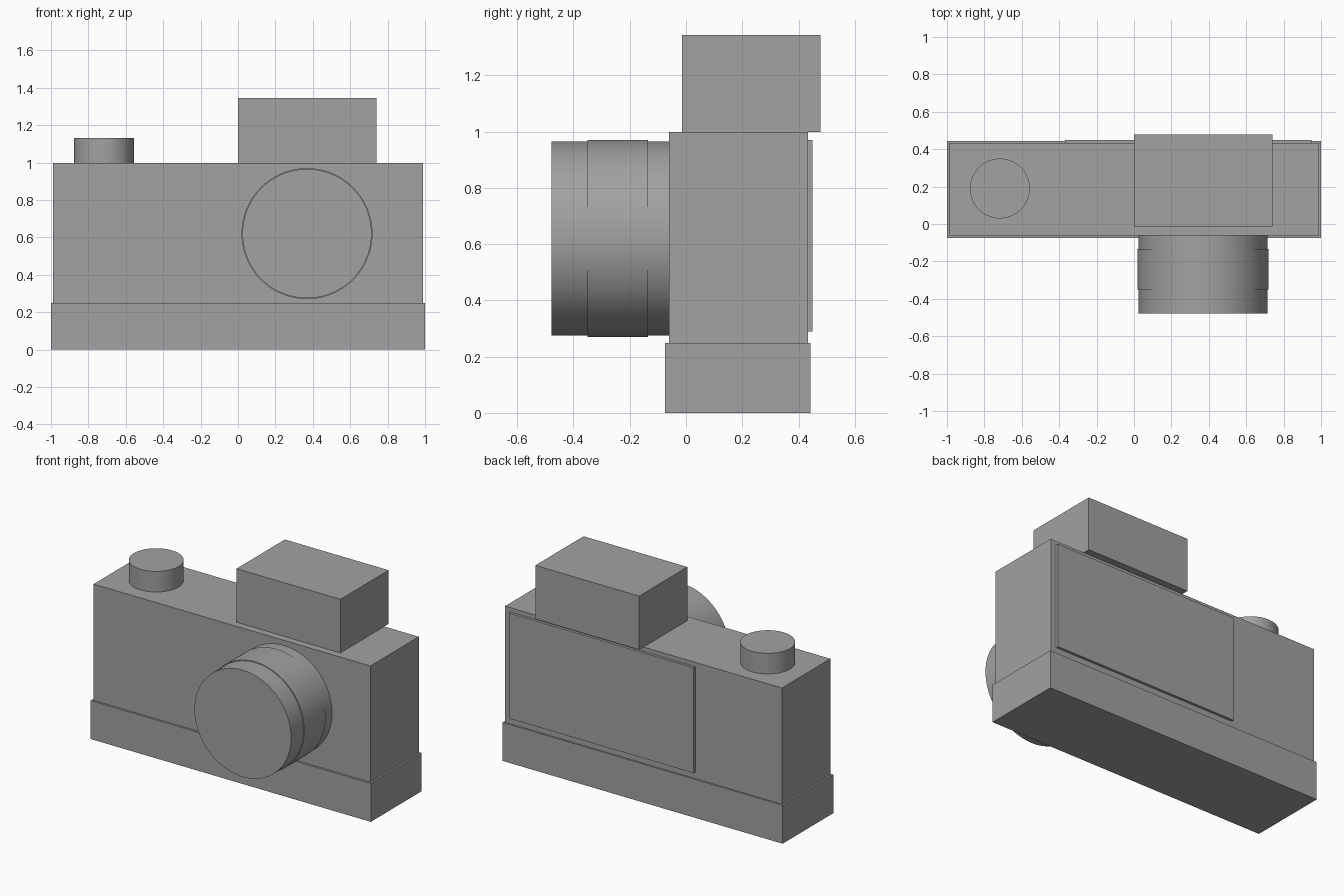
import bpy, math

if "Cube" in bpy.data.objects:
    bpy.data.objects.remove(bpy.data.objects["Cube"])

# Dark grey finish shared by every part
grey = bpy.data.materials.new("dark_grey")
grey.diffuse_color = (0.36, 0.36, 0.36, 1)
grey.use_nodes = True
grey.node_tree.nodes["Principled BSDF"].inputs["Base Color"].default_value = grey.diffuse_color


def box(name, x, y, z):
    """Box from (min, max) ranges on each axis."""
    centre = [(a + b) / 2 for a, b in (x, y, z)]
    bpy.ops.mesh.primitive_cube_add(size=1, location=centre)
    ob = bpy.context.object
    ob.name = name
    ob.scale = [b - a for a, b in (x, y, z)]
    bpy.ops.object.transform_apply(location=False, rotation=False, scale=True)
    ob.data.materials.append(grey)


def cylinder(name, radius, depth, centre, tilt=0.0):
    bpy.ops.mesh.primitive_cylinder_add(vertices=96, radius=radius, depth=depth,
                                        location=centre, rotation=(tilt, 0, 0))
    ob = bpy.context.object
    ob.name = name
    bpy.ops.object.shade_smooth_by_angle(angle=math.radians(30))
    ob.data.materials.append(grey)


# Camera body, slightly wider base and overhanging viewfinder housing
box("base_grip", (-1, 1), (-0.074, 0.443), (0, 0.248))
box("camera_body", (-0.988, 0.988), (-0.061, 0.433), (0.248, 0.998))
box("viewfinder_housing", (0, 0.741), (-0.014, 0.478), (0.998, 1.344))

# Raised screen panel on the back
box("back_screen", (-0.37, 0.948), (0.433, 0.45), (0.29, 0.97))

# Dial on the top left
cylinder("top_dial", 0.16, 0.133, (-0.717, 0.19, 1.0645))

# Lens barrel facing the front, with a thin focus ring
for name, radius, y0, y1 in (("lens_barrel", 0.345, -0.478, -0.061),
                             ("focus_ring", 0.35, -0.351, -0.135)):
    cylinder(name, radius, y1 - y0, (0.369, (y0 + y1) / 2, 0.62), math.pi / 2)
